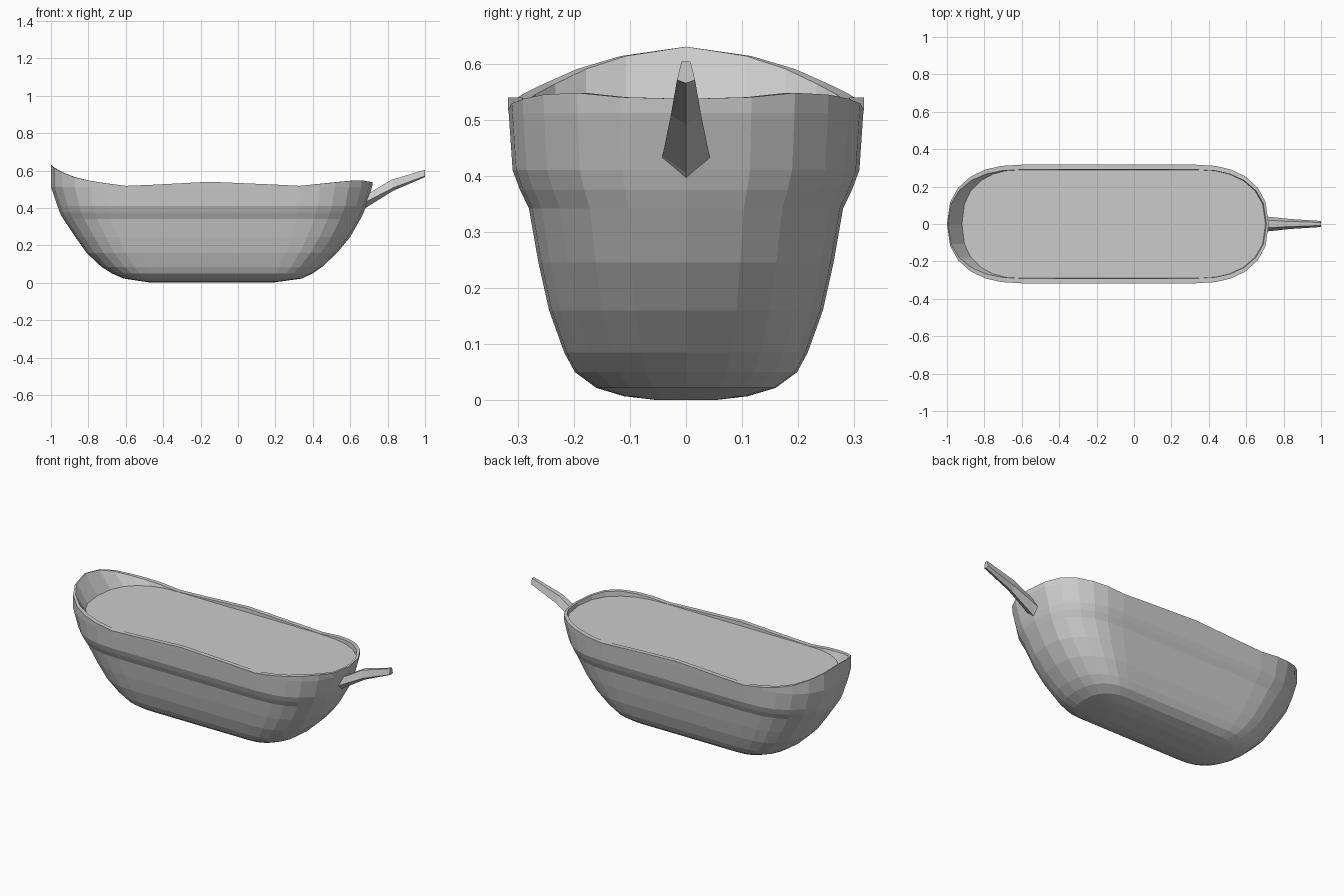
import bpy, bmesh
from math import sin, cos, pi

if "Cube" in bpy.data.objects:
    bpy.data.objects.remove(bpy.data.objects["Cube"])

STEPS = [0, 0.2, 0.38, 0.56, 0.72, 0.86, 1]       # quarter-turn spacing of each rounded end
RIM = [(-1, .63), (-.98, .61), (-.9, .57), (-.77, .54), (-.6, .518), (-.45, .524),
       (-.15, .54), (.17, .526), (.33, .518), (.5, .535), (.65, .55), (.72, .537)]


def rim_height(x):
    if x <= RIM[0][0]:
        return RIM[0][1]
    for (x0, z0), (x1, z1) in zip(RIM, RIM[1:]):
        if x <= x1:
            return z0 + (z1 - z0) * (x - x0) / (x1 - x0)
    return RIM[-1][1]


def outline(xl, xr, cl, cr, w):
    """Plan outline: two rounded ends joined by straight sides."""
    e = 2 / 2.35
    q = [(cos(t * pi / 2) ** e if t < 1 else 0, sin(t * pi / 2) ** e) for t in STEPS]
    half = [(cr + (xr - cr) * a, w * b) for a, b in q]
    half += [(cr + (cl - cr) * t, w) for t in (.17, .52, .84)]
    half += [(cl + (xl - cl) * a, w * b) for a, b in reversed(q)]
    return half + [(x, -y) for x, y in reversed(half[1:-1])]


def make_object(name, rings):
    """Skin a stack of closed rings and cap both ends."""
    bm = bmesh.new()
    loops = [[bm.verts.new(p) for p in r] for r in rings]
    for a, b in zip(loops, loops[1:]):
        n = len(a)
        for i in range(n):
            j = (i + 1) % n
            bm.faces.new((a[i], a[j], b[j], b[i]))
    bm.faces.new(loops[0])
    bm.faces.new(loops[-1])
    bmesh.ops.recalc_face_normals(bm, faces=bm.faces)
    me = bpy.data.meshes.new(name)
    bm.to_mesh(me)
    bm.free()
    ob = bpy.data.objects.new(name, me)
    bpy.context.collection.objects.link(ob)
    return ob


# Hull levels: z, left end, right end, half width
levels = [(0, -.46, .18, .05), (.007, -.51, .23, .11), (.022, -.61, .34, .16),
          (.05, -.675, .40, .198), (.085, -.73, .45, .217), (.16, -.81, .53, .244),
          (.245, -.87, .60, .263), (.342, -.935, .655, .28), (.375, -.953, .672, .296),
          (.41, -.965, .685, .309), (.512, -1, .717, .316)]
rings = []
for z, xl, xr, w in levels:
    f = min(1, z / .4) ** .6
    rings.append([(x, y, z) for x, y in outline(xl, xr, -.42 - .18 * f, .15 + .18 * f, w)])

# Wavy rim, its thickness, and the inner wall down to the flat filling
outer = outline(-1, .72, -.6, .33, .317)
inner = outline(-.995, .708, -.6, .33, .291)
floor = outline(-.92, .703, -.6, .33, .29)
heights = [rim_height(x) for x, y in outer]
rings.append([(x, y, z) for (x, y), z in zip(outer, heights)])
rings.append([(x, y, z) for (x, y), z in zip(inner, heights)])
rings.append([(x, y, .517) for x, y in floor])
make_object("hull", rings)

# Tapered bent handle: bottom x/z, side z and width, top x/z and width
sections = [(.655, .375, .41, .047, .69, .475, .022),
            (.69, .405, .435, .042, .72, .49, .02),
            (.83, .492, .508, .027, .82, .55, .014),
            (1, .565, .571, .016, 1, .604, .008)]
make_object("handle", [[(bx, 0, bz), (bx, sw, sz), (tx, tw, tz), (tx, -tw, tz), (bx, -sw, sz)]
                       for bx, bz, sz, sw, tx, tz, tw in sections])
